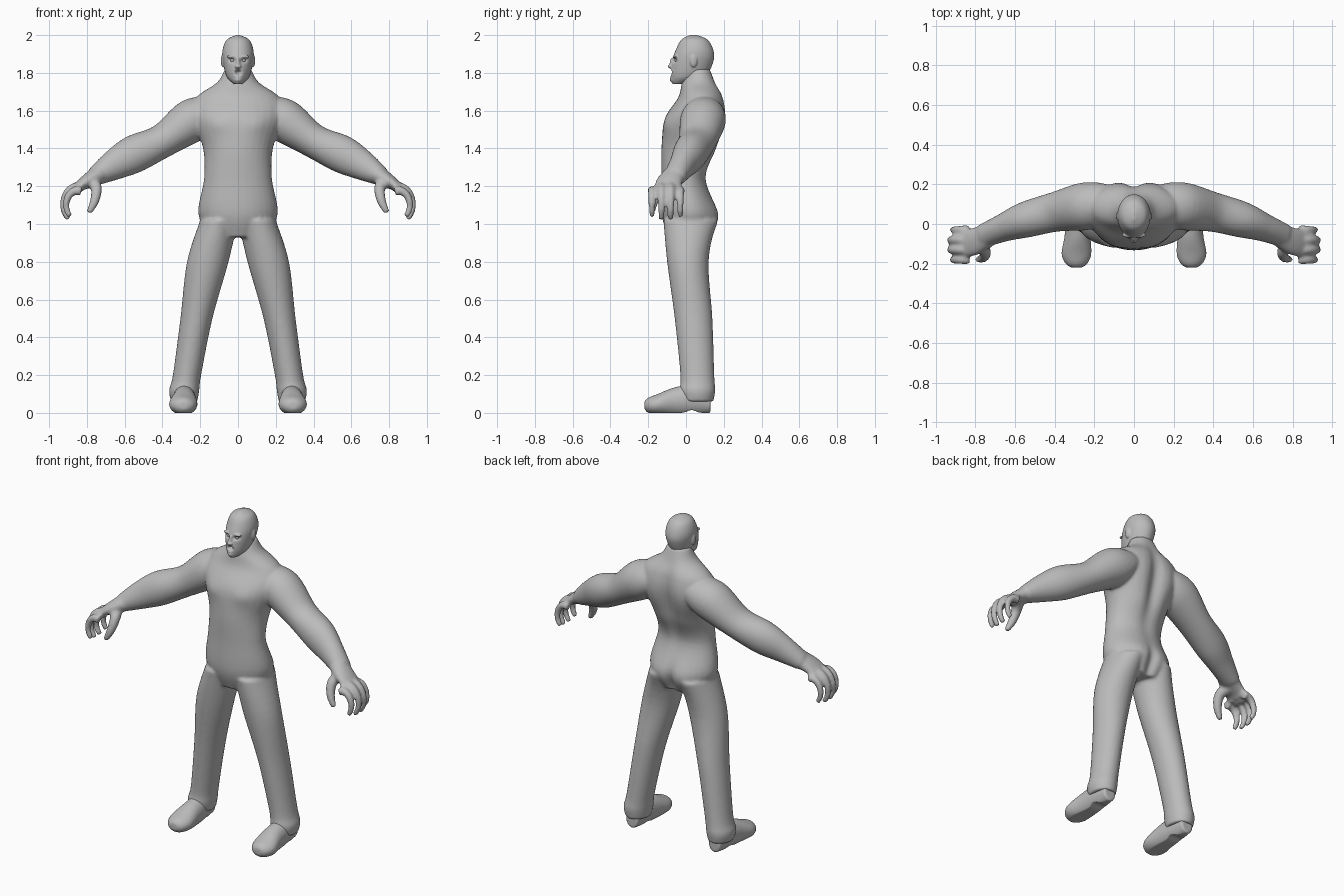
import bpy, bmesh, math
from mathutils import Vector, Matrix

cube = bpy.data.objects.get("Cube")
if cube:
    bpy.data.objects.remove(cube, do_unlink=True)

grey = bpy.data.materials.new("clay grey")
grey.use_nodes = True
colour = (.5, .5, .5, 1)
grey.diffuse_color = colour
grey.node_tree.nodes["Principled BSDF"].inputs["Base Color"].default_value = colour

UP, DEPTH, ACROSS = Vector((0, 0, 1)), Vector((0, 1, 0)), Vector((1, 0, 0))
SIDES = {"left": 1, "right": -1}


def spline(rows, steps=6):
    """Smooth curve through rows of numbers."""
    rows = [Vector(row) for row in rows]
    padded = [rows[0], *rows, rows[-1]]
    curve = []
    for before, start, end, after in zip(padded, padded[1:], padded[2:], padded[3:]):
        leave, arrive = (end - before) / 2, (after - start) / 2
        for k in range(steps):
            t = k / steps
            ease = t * t * (3 - 2 * t)
            curve.append(start.lerp(end, ease) + leave * (t * (1 - t) ** 2)
                         - arrive * (t * t * (1 - t)))
    return curve + [rows[-1]]


def loft(bm, rows, side=1, axis=None, ref=DEPTH, sides=32):
    """Skin elliptical rings; a row is centre x, y, z, radius across, radius along ref."""
    rows = spline(rows)
    centres = [Vector(row[:3]) for row in rows]
    last = len(rows) - 1
    rings = []
    for i, (row, centre) in enumerate(zip(rows, centres)):
        along = axis or centres[min(i + 1, last)] - centres[max(i - 1, 0)]
        u = along.cross(ref).normalized()
        v = u.cross(along).normalized()
        ring = []
        for k in range(sides):
            angle = math.tau * k / sides
            p = centre + u * math.cos(angle) * row[3] + v * math.sin(angle) * row[4]
            ring.append(bm.verts.new((p.x * side, p.y, p.z)))
        rings.append(ring)
    for low, high in zip(rings, rings[1:]):
        for k in range(sides):
            bm.faces.new((low[k - 1], low[k], high[k], high[k - 1]))
    bm.faces.new(rings[0])
    bm.faces.new(rings[-1])


def blob(bm, centre, radii, side=1):
    """Ellipsoid for a rounded feature."""
    x, y, z = centre
    place = Matrix.Translation((x * side, y, z)) @ Matrix.Diagonal((*radii, 1))
    bmesh.ops.create_uvsphere(bm, u_segments=24, v_segments=16, radius=1, matrix=place)


def column(rows):
    """Rows of z, x, y, half width, half depth turned into loft rows."""
    return [(x, y, z, width, depth) for z, x, y, width, depth in rows]


def press(mesh, centre, size, push):
    """Move the skin softly around a point, on both sides if it is off centre."""
    for side in SIDES.values() if centre[0] else [1]:
        middle = Vector((centre[0] * side, *centre[1:]))
        for vert in mesh.vertices:
            gap = vert.co - middle
            fall = math.exp(-sum((g / s) ** 2 for g, s in zip(gap, size)))
            vert.co.y += push * fall


def fuse(name, bm, voxel, passes):
    """Weld overlapping volumes into one smooth skin."""
    bmesh.ops.recalc_face_normals(bm, faces=bm.faces)
    rough = bpy.data.meshes.new(name)
    bm.to_mesh(rough)
    bm.free()
    obj = bpy.data.objects.new(name, rough)
    bpy.context.collection.objects.link(obj)
    weld = obj.modifiers.new("Weld", "REMESH")
    weld.mode = "VOXEL"
    weld.voxel_size = voxel
    soften = obj.modifiers.new("Soften", "SMOOTH")
    soften.iterations = passes
    graph = bpy.context.evaluated_depsgraph_get()
    skin = bpy.data.meshes.new_from_object(obj.evaluated_get(graph))
    obj.modifiers.clear()
    obj.data = skin
    skin.materials.clear()
    skin.materials.append(grey)
    for face in skin.polygons:
        face.material_index = 0
        face.use_smooth = True
    return skin


# Torso and neck
body = bmesh.new()
loft(body, column([
    (.93, 0, .02, .13, .11), (1.05, 0, .02, .21, .15), (1.24, 0, -.01, .18, .12),
    (1.4, 0, .02, .185, .15), (1.56, 0, .05, .24, .16), (1.67, 0, .08, .22, .12),
    (1.75, 0, .07, .11, .09), (1.82, 0, .07, .07, .06)]), axis=UP)

for side in SIDES.values():
    # Trouser legs
    loft(body, column([
        (1.02, .1, .02, .1, .14), (.8, .16, .01, .11, .11), (.5, .22, .04, .085, .1),
        (.2, .27, .06, .075, .09), (.12, .285, .06, .08, .095),
        (.06, .285, .06, .07, .085)]), side, axis=UP)
    # Arms
    loft(body, [
        (.13, .1, 1.6, .08, .09), (.24, .09, 1.55, .115, .12), (.4, .06, 1.44, .09, .1),
        (.55, .02, 1.37, .1, .09), (.66, -.02, 1.31, .08, .07),
        (.76, -.06, 1.25, .05, .06)], side)
    # Palms
    loft(body, [(.74, -.06, 1.26, .05, .06), (.81, -.09, 1.22, .035, .07),
                (.88, -.1, 1.17, .02, .07)], side)
    # Curled fingers, each an arc that narrows to its tip
    for finger in range(4):
        y = -.18 + finger * .05
        reach = .075 if finger in (1, 2) else .06
        arc = []
        for k in range(6):
            t = k / 5
            turn = math.radians(110 - 160 * t)
            thick = .025 - .01 * t
            arc.append((.85 + reach * math.cos(turn), y,
                        1.1 + reach * 1.3 * math.sin(turn), thick, thick))
        loft(body, arc, side, sides=12)
    # Thumbs
    loft(body, [(.78, -.08, 1.23, .035, .035), (.75, -.14, 1.19, .03, .03),
                (.76, -.17, 1.12, .024, .024), (.79, -.18, 1.06, .015, .015)], side)

skin = fuse("body", body, .009, 7)
press(skin, (0, .2, 1.48), (.045, .15, .24), -.03)      # spine
press(skin, (0, .15, .98), (.03, .08, .09), -.025)      # seat cleft
press(skin, (.09, .15, 1.03), (.07, .08, .08), .01)     # seat
press(skin, (.13, .2, 1.52), (.07, .1, .13), .012)      # shoulder blades
press(skin, (.11, -.11, 1.53), (.07, .06, .05), -.01)   # chest

# Head: skull and jaw, nose, brows and ears
head = bmesh.new()
loft(head, column([
    (1.74, 0, -.04, .02, .03), (1.78, 0, .01, .06, .09), (1.86, 0, .035, .08, .11),
    (1.92, 0, .045, .082, .1), (1.975, 0, .045, .06, .07), (2, 0, .04, .01, .02)]), axis=UP)
blob(head, (0, -.075, 1.85), (.012, .012, .03))
blob(head, (0, -.08, 1.835), (.018, .014, .01))
for side in SIDES.values():
    blob(head, (.03, -.055, 1.886), (.03, .014, .009), side)
    blob(head, (.08, .04, 1.865), (.011, .02, .035), side)
skin = fuse("head", head, .004, 4)
press(skin, (.03, -.07, 1.866), (.017, .04, .01), .016)    # eye sockets
press(skin, (0, -.085, 1.804), (.025, .04, .024), -.012)   # lips
press(skin, (0, -.085, 1.803), (.015, .04, .013), .04)     # open mouth
press(skin, (0, -.085, 1.76), (.025, .04, .012), -.008)    # chin

for label, side in SIDES.items():
    # Eyes
    eye = bmesh.new()
    blob(eye, (.03, -.05, 1.866), (.01, .01, .01), side)
    fuse(label + "_eye", eye, .002, 1)

    # Shoes, flattened at the sole with a raised arch
    shoe = bmesh.new()
    loft(shoe, [
        (.285, .13, .05, .05, .04), (.285, .05, .07, .08, .055),
        (.285, -.06, .06, .075, .065), (.29, -.15, .045, .055, .075),
        (.29, -.2, .04, .04, .055), (.29, -.22, .04, .02, .025)],
        side, axis=-DEPTH, ref=ACROSS)
    skin = fuse(label + "_shoe", shoe, .007, 4)
    for vert in skin.vertices:
        arch = .015 * math.exp(-((vert.co.y - .03) / .03) ** 2)
        vert.co.z = max(vert.co.z, arch)
